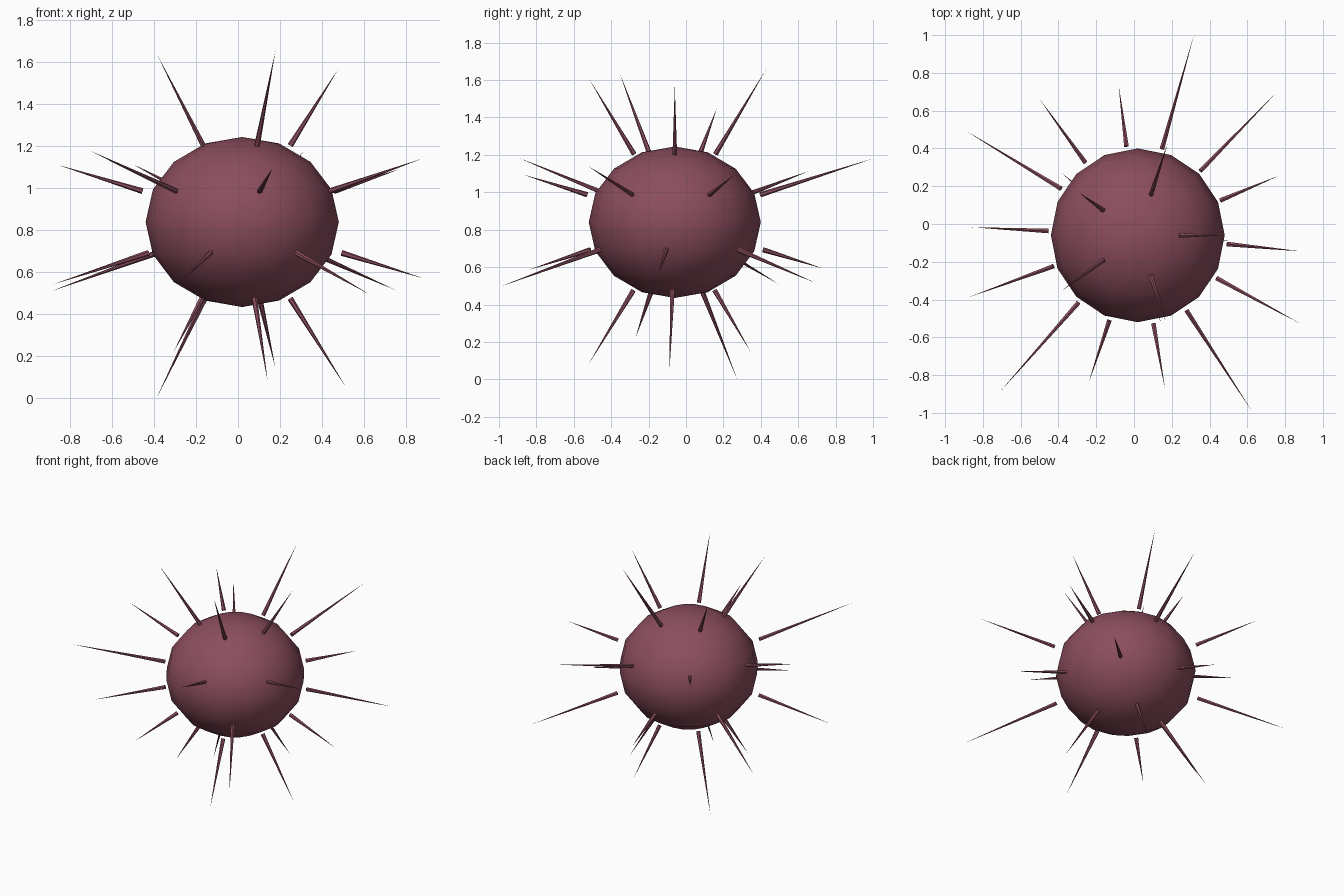
import bpy
from math import cos, sin, tau
from mathutils import Vector

cube = bpy.data.objects.get("Cube")
if cube:
    bpy.data.objects.remove(cube, do_unlink=True)

CENTRE = Vector((0.02, -0.06, 0.84))


def material(name, colour):
    mat = bpy.data.materials.new(name)
    mat.use_nodes = True
    mat.diffuse_color = colour
    mat.node_tree.nodes["Principled BSDF"].inputs["Base Color"].default_value = colour
    return mat


plum = material("plum", (0.26, 0.075, 0.11, 1))


def finish(name):
    obj = bpy.context.object
    obj.name = name
    obj.data.materials.append(plum)
    return obj


# Slightly flattened round shell
bpy.ops.mesh.primitive_uv_sphere_add(segments=16, ring_count=8, radius=0.46, location=CENTRE)
shell = finish("shell")
shell.scale.z = 0.88
bpy.ops.object.shade_smooth()


def spine(name, azimuth, elevation, start, end):
    """Thin pointed spine lying along a ray from the shell's centre."""
    ray = Vector((cos(azimuth) * cos(elevation), sin(azimuth) * cos(elevation), sin(elevation)))
    bpy.ops.mesh.primitive_cone_add(
        vertices=6, radius1=0.014, radius2=0, depth=end - start,
        location=CENTRE + ray * (start + end) / 2,
        rotation=ray.to_track_quat('Z', 'Y').to_euler())
    finish(name)
    bpy.ops.object.shade_smooth_by_angle()


# Four rings: name, elevation, base distance, tip distances
rings = [
    ("top", 1.01, 0.43, (0.86, 0.96, 0.72, 0.935, 0.90)),
    ("upper", 0.30, 0.498, (0.85, 1.15, 0.93, 0.92, 1.157, 0.86, 1.02)),
    ("lower", -0.30, 0.498, (1.096, 0.835, 1.113, 1.0, 0.86, 1.16, 0.905)),
    ("bottom", -1.01, 0.43, (0.815, 0.99, 0.73, 0.895, 0.93)),
]

# Each ring is turned a little further than the one above it
for level, (label, elevation, start, tips) in enumerate(rings):
    for i, end in enumerate(tips):
        azimuth = 0.4 * level + tau * i / len(tips)
        spine(f"{label}_spine_{i + 1}", azimuth, elevation, start, end)
